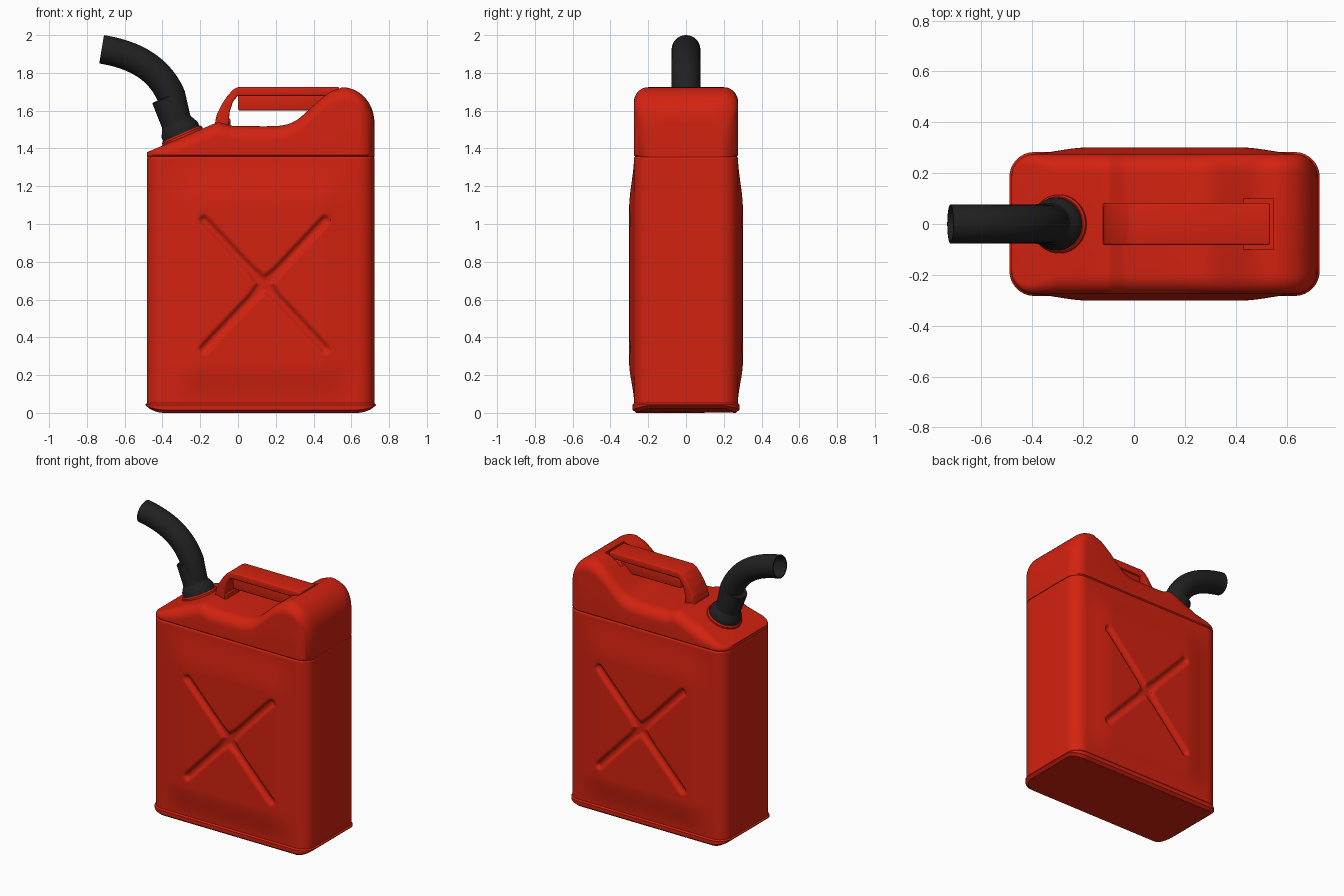
import bpy, bmesh, math
from mathutils import Vector

if "Cube" in bpy.data.objects:
    bpy.data.objects.remove(bpy.data.objects["Cube"])


def material(name, rgb):
    m = bpy.data.materials.new(name)
    m.diffuse_color = (*rgb, 1)
    m.use_nodes = True
    m.node_tree.nodes["Principled BSDF"].inputs["Base Color"].default_value = m.diffuse_color
    return m


RED = material("red plastic", (0.65, 0.016, 0.005))
BLACK = material("black rubber", (0.015, 0.015, 0.015))


def finish(name, bm, mat, angle=35, bevel=0):
    bmesh.ops.recalc_face_normals(bm, faces=bm.faces)
    if bevel:
        bmesh.ops.bevel(bm, geom=bm.edges[:], offset=bevel, segments=3,
                        affect='EDGES', profile=0.5, clamp_overlap=True)
    me = bpy.data.meshes.new(name)
    bm.to_mesh(me)
    bm.free()
    ob = bpy.data.objects.new(name, me)
    bpy.context.collection.objects.link(ob)
    me.materials.append(mat)
    smooth(ob, angle)
    return ob


def smooth(ob, angle):
    for p in ob.data.polygons:
        p.use_smooth = True
    ob.data.set_sharp_from_angle(angle=math.radians(angle))


def loft(rows, caps=True):
    """Skin a list of closed point loops."""
    bm = bmesh.new()
    rings = [[bm.verts.new(p) for p in row] for row in rows]
    n = len(rings[0])
    for a, b in zip(rings, rings[1:]):
        for i in range(n):
            j = (i + 1) % n
            bm.faces.new((a[i], a[j], b[j], b[i]))
    if caps:
        bm.faces.new(rings[0])
        bm.faces.new(rings[-1])
    return bm


def extrude_xz(pts, half):
    """Extrude a side profile across y."""
    return loft([[(x, y, z) for x, z in pts] for y in (-half, half)])


def box(x0, x1, z0, z1, half):
    return extrude_xz([(x0, z0), (x1, z0), (x1, z1), (x0, z1)], half)


def step(a, b, v):
    t = min(1, max(0, (v - a) / (b - a)))
    return t * t * (3 - 2 * t)


# ---- body: rounded rectangle rings, bulged sides and pressed-in cross
CX, HX, HY, R = 0.12, 0.602, 0.275, 0.09


def outline(d):
    """Rounded rectangle grown by d, with dense long sides."""
    hx, hy, r = HX + d, HY + d, max(0.02, R + d)
    pts = []
    for k, (sx, sy) in enumerate(((1, -1), (1, 1), (-1, 1), (-1, -1))):
        for i in range(9):
            a = math.radians(-90 + 90 * k + 90 * i / 8)
            pts.append((CX + sx * (hx - r) + r * math.cos(a), sy * (hy - r) + r * math.sin(a)))
        n = 6 if k % 2 == 0 else 115
        x0, y0 = pts[-1]
        for i in range(1, n):
            t = i / n
            if k == 0:
                pts.append((x0, y0 + (hy - r) * 2 * t))
            elif k == 2:
                pts.append((x0, y0 - (hy - r) * 2 * t))
            else:
                pts.append((x0 + (1 if k == 3 else -1) * (hx - r) * 2 * t, y0))
    return pts


def relief(x, z):
    bulge = 0.026 * step(0.54, 0.30, abs(x - CX)) * step(0.05, 0.27, z) * step(1.36, 1.08, z)
    u, v = abs(x - 0.14), abs(z - 0.68)
    t = min(1, max(0, (u * 0.32 + v * 0.34) / (0.32 ** 2 + 0.34 ** 2)))
    d = math.hypot(u - 0.32 * t, v - 0.34 * t)
    width = 0.032 + 0.025 * max(0, 1 - math.hypot(u, v) / 0.1)
    return bulge - 0.02 * step(width, width * 0.25, d)


levels = [(0.0, -0.012), (0.008, -0.002), (0.016, 0.008), (0.042, 0.008), (0.052, 0.0)]
levels += [(0.06 + 1.29 * i / 135, 0.0) for i in range(136)]
levels += [(1.354, -0.002), (1.358, -0.008)]
rows = []
for z, d in levels:
    row = []
    for x, y in outline(d):
        zz = z
        if z < 0.05:  # underside curls up at both ends
            zz = z + (0.045 - z) * 0.8 * max(0, (abs(x - CX) - 0.51) / 0.1) ** 2
        if abs(y) > HY - 0.02:
            y += math.copysign(relief(x, z), y)
        row.append((x, y, zz))
    rows.append(row)
finish("can_body", loft(rows), RED)

# ---- shoulder: cross-sections following the side profile
ctrl = [(-0.13, 1.53), (-0.10, 1.538), (-0.07, 1.53), (-0.03, 1.52), (0.06, 1.518),
        (0.18, 1.518), (0.25, 1.525), (0.31, 1.55), (0.37, 1.60), (0.43, 1.655),
        (0.49, 1.70), (0.55, 1.722)]
prof = [(x, 1.38 + (x + 0.482) * 0.425) for x in
        (-0.482, -0.480, -0.474, -0.463, -0.448, -0.43, -0.41, -0.385, -0.3, -0.2)]
for i in range(len(ctrl) - 1):
    p = [Vector(ctrl[min(max(k, 0), len(ctrl) - 1)]) for k in (i - 1, i, i + 1, i + 2)]
    for s in range(4):
        t = s / 4
        q = 0.5 * (2 * p[1] + (p[2] - p[0]) * t + (2 * p[0] - 5 * p[1] + 4 * p[2] - p[3]) * t * t
                   + (3 * p[1] - p[0] - 3 * p[2] + p[3]) * t ** 3)
        prof.append(tuple(q))
for i in range(21):
    a = math.radians(90 - 90 * i / 20)
    prof.append((0.55 + 0.172 * math.cos(a), 1.537 + 0.187 * math.sin(a)))
rows = []
for x, zt in prof:
    dx = min(R, max(0, R - (HX - abs(x - CX))))
    w = HY - R + math.sqrt(R * R - dx * dx)
    r = min(0.075, (zt - 1.364) * 0.85)
    half = [(w - 0.008, 1.356), (w, 1.364)]
    half += [(w - r + r * math.cos(a), zt - r + r * math.sin(a))
             for a in (math.radians(90 * k / 9) for k in range(10))]
    rows.append([(x, y, z) for y, z in half] + [(x, -y, z) for y, z in reversed(half)])
shoulder = finish("shoulder", loft(rows), RED)

# pocket where the handle meets the hump
cutter = finish("pocket_cutter", box(0.30, 0.549, 1.655, 1.85, 0.10), RED)
cutter.hide_render = True
mod = shoulder.modifiers.new("pocket", 'BOOLEAN')
mod.operation, mod.solver, mod.object = 'DIFFERENCE', 'EXACT', cutter
bpy.context.view_layer.objects.active = shoulder
bpy.ops.object.modifier_apply(modifier=mod.name)
bpy.data.objects.remove(cutter)
smooth(shoulder, 35)

# ---- handle
finish("handle_strap", extrude_xz([
    (-0.125, 1.52), (-0.112, 1.58), (-0.088, 1.63), (-0.055, 1.68), (-0.025, 1.712), (0.0, 1.725),
    (0.535, 1.725), (0.535, 1.68), (0.0, 1.68), (-0.028, 1.645), (-0.045, 1.59), (-0.05, 1.51)],
    0.082), RED, 35, 0.007)
finish("handle_foot", box(-0.12, -0.04, 1.48, 1.56, 0.075), RED, 35, 0.01)
finish("handle_grip", box(0.0, 0.46, 1.60, 1.685, 0.06), RED, 35, 0.01)

# ---- spout: swept circles along a path in the y = 0 plane
UP = Vector((-0.395, 0, 0.919))
BASE = Vector((-0.292, 0, 1.46))


def circle(c, t, r, n=40):
    side = Vector((0, 1, 0)).cross(t)
    return [c + Vector((0, 1, 0)) * r * math.cos(2 * math.pi * i / n)
            + side * r * math.sin(2 * math.pi * i / n) for i in range(n)]


def turned(name, profile, mat):
    finish(name, loft([circle(BASE + UP * h, UP, r) for r, h in profile]), mat)


turned("neck_ring", [(0.115, -0.02), (0.115, 0.012), (0.108, 0.02)], RED)
turned("spout_collar", [(0.104, 0.0), (0.104, 0.045), (0.098, 0.055), (0.088, 0.075), (0.082, 0.085)], BLACK)
turned("spout_sleeve", [(0.083, 0.05), (0.078, 0.225), (0.074, 0.23)], BLACK)

end_dir = Vector((-0.986, 0, 0.164)).normalized()
p0, p3 = Vector((-0.352, 0, 1.675)), Vector((-0.722, 0, 1.925))
p1, p2 = p0 + UP * 0.17, p3 - end_dir * 0.17
path = [(BASE + UP * 0.06, UP)]
for i in range(25):
    t = i / 24
    s = 1 - t
    c = p0 * s ** 3 + p1 * 3 * s * s * t + p2 * 3 * s * t * t + p3 * t ** 3
    d = (p1 - p0) * s * s + (p2 - p1) * 2 * s * t + (p3 - p2) * t * t
    path.append((c, d.normalized()))
rows = [circle(c, d, 0.076) for c, d in path] + [circle(c, d, 0.068) for c, d in reversed(path)]
finish("spout_tube", loft(rows), BLACK)
